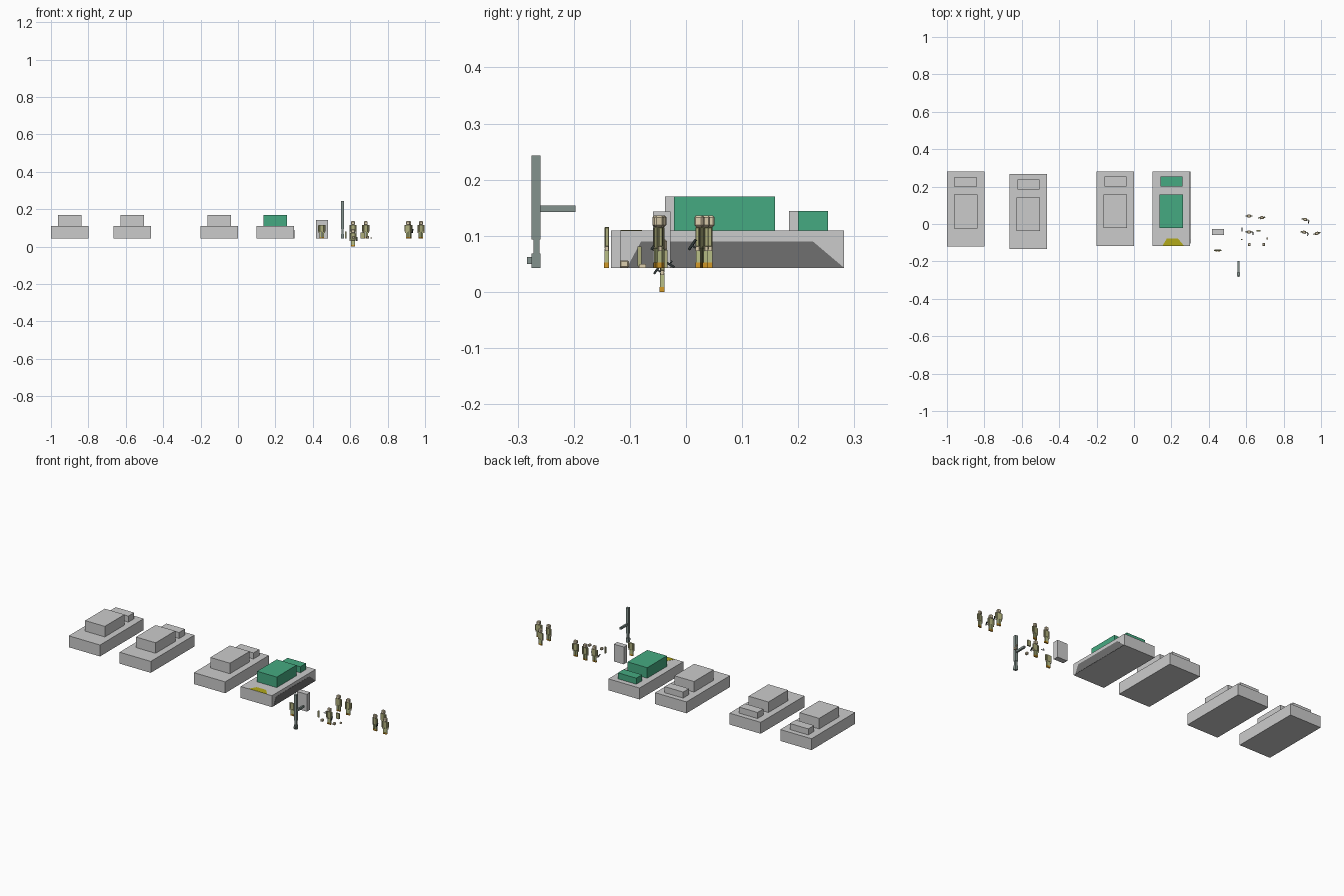
import bpy, bmesh, math
from mathutils import Matrix, Vector

if "Cube" in bpy.data.objects:
    bpy.data.objects.remove(bpy.data.objects["Cube"])


def mat(name, r, g, b):
    m = bpy.data.materials.new(name)
    m.diffuse_color = (r, g, b, 1)
    m.use_nodes = True
    m.node_tree.nodes["Principled BSDF"].inputs["Base Color"].default_value = m.diffuse_color
    return m


GREEN = mat("green", 0.06, 0.40, 0.22)
YELLOW = mat("yellow", 0.45, 0.40, 0.01)
DARK = mat("dark_grey", 0.16, 0.16, 0.16)
STEEL = mat("steel", 0.23, 0.29, 0.27)
SKIN = mat("beige", 0.72, 0.62, 0.42)
SHIRT = mat("olive", 0.42, 0.42, 0.20)
TROUSER = mat("light_olive", 0.48, 0.52, 0.24)
BOOT = mat("orange", 0.65, 0.32, 0.02)
GUN = mat("gunmetal", 0.03, 0.04, 0.04)


def finish(name, bm, material=None, matrix=Matrix()):
    me = bpy.data.meshes.new(name)
    bmesh.ops.recalc_face_normals(bm, faces=bm.faces)
    bm.to_mesh(me)
    bm.free()
    if material:
        me.materials.append(material)
    ob = bpy.data.objects.new(name, me)
    ob.matrix_world = matrix
    bpy.context.collection.objects.link(ob)
    return ob


def box(name, x, y, z, material=None, matrix=Matrix(), bevel=0):
    """Box from (min, max) ranges, optionally chamfered."""
    bm = bmesh.new()
    bmesh.ops.create_cube(bm, size=1)
    for v in bm.verts:
        v.co = Vector([(a + b) / 2 + c * (b - a) for c, (a, b) in zip(v.co, (x, y, z))])
    if bevel:
        bmesh.ops.bevel(bm, geom=bm.edges[:], offset=bevel, segments=1, affect='EDGES')
    return finish(name, bm, material, matrix)


def panel(name, points, direction, material):
    """Thin plate extruded from an outline."""
    bm = bmesh.new()
    face = bm.faces.new([bm.verts.new(p) for p in points])
    ext = bmesh.ops.extrude_face_region(bm, geom=[face])["geom"]
    bmesh.ops.translate(bm, vec=direction, verts=[g for g in ext if isinstance(g, bmesh.types.BMVert)])
    return finish(name, bm, material)


# Row of four blocky vehicles: hull, cabin, rear deck box
for cx, dy, paint in ((-0.90, 0, None), (-0.565, -0.014, None), (-0.10, 0.002, None), (0.20, 0.002, GREEN)):
    box("vehicle_hull", (cx - 0.1, cx + 0.1), (dy - 0.12, dy + 0.28), (0.043, 0.109))
    box("vehicle_cabin", (cx - 0.063, cx + 0.063), (dy - 0.023, dy + 0.157), (0.109, 0.17), paint)
    box("vehicle_rear_box", (cx - 0.059, cx + 0.059), (dy + 0.198, dy + 0.251), (0.109, 0.144), paint)

# Dark side panel and yellow hood patch on the green vehicle
panel("side_panel", [(0.3, y, z) for y, z in ((-0.105, 0.0435), (-0.08, 0.09), (0.226, 0.09), (0.281, 0.0435))],
      (0.001, 0, 0), DARK)
panel("hood_patch", [(x, y, 0.109) for x, y in ((0.152, -0.117), (0.268, -0.117), (0.235, -0.078), (0.175, -0.078))],
      (0, 0, 0.001), YELLOW)

# Grey upright cabinet
box("cabinet", (0.418, 0.482), (-0.059, -0.028), (0.043, 0.143))

# Steel post with arm, narrow neck and foot peg
px = 0.559
for name, w, y, z in (("post", 0.008, (-0.275, -0.259), (0.093, 0.243)),
                      ("post_neck", 0.006, (-0.272, -0.261), (0.066, 0.093)),
                      ("post_foot", 0.008, (-0.275, -0.259), (0.043, 0.068)),
                      ("post_arm", 0.005, (-0.259, -0.197), (0.142, 0.154)),
                      ("post_peg", 0.005, (-0.283, -0.275), (0.050, 0.062))):
    box(name, (px - w, px + w), y, z, STEEL)


def rifle(m):
    box("rifle_body", (-0.0025, 0.0025), (-0.002, 0.002), (-0.012, 0.010), GUN, m)
    box("rifle_grip", (-0.0015, 0.0015), (0.001, 0.008), (-0.004, -0.001), GUN, m)


def figure(x, y, z=0.043, turn=0, head=True, gun=False):
    m = Matrix.Translation((x, y, z)) @ Matrix.Rotation(math.radians(turn), 4, 'Z')
    box("torso", (-0.011, 0.011), (-0.004, 0.004), (0.034, 0.073), SHIRT, m, 0.001)
    for s in (-1, 1):
        def side(a, b):
            return tuple(sorted((s * a, s * b)))
        box("arm", side(0.0115, 0.019), (-0.0035, 0.0035), (0.038, 0.072), SHIRT, m, 0.001)
        box("hand", side(0.012, 0.018), (-0.003, 0.003), (0.030, 0.038), SKIN, m)
        box("leg", side(0.001, 0.011), (-0.004, 0.004), (0.009, 0.034), TROUSER, m)
        box("boot", side(0.001, 0.011), (-0.005, 0.004), (0, 0.009), BOOT, m)
    if head:
        box("head", (-0.010, 0.010), (-0.008, 0.008), (0.073, 0.093), SKIN, m, 0.003)
    if gun:
        rifle(m @ Matrix.Translation((0.021, -0.008, 0.042)) @ Matrix.Rotation(math.radians(-35), 4, 'X'))


# Standing figures
figure(0.615, 0.043)
figure(0.683, 0.034, turn=8)
figure(0.915, 0.024, turn=-12, gun=True)
figure(0.910, -0.044, turn=-8, gun=True)
figure(0.978, -0.050, turn=15)
figure(0.615, -0.042, z=0, gun=True)
figure(0.448, -0.141, head=False)

# Loose pieces lying between the figures
box("loose_arm", (0.571, 0.579), (-0.086, -0.079), (0.046, 0.081), SHIRT)
box("loose_hand", (0.572, 0.578), (-0.085, -0.080), (0.043, 0.046), SKIN)
box("loose_torso", (0.655, 0.675), (-0.041, -0.033), (0.043, 0.075), SHIRT)
box("loose_leg", (0.708, 0.717), (-0.083, -0.071), (0.043, 0.050), SKIN)
for x in (0.617, 0.694):
    box("loose_block", (x - 0.007, x + 0.007), (-0.118, -0.102), (0.043, 0.056), SKIN, bevel=0.002)
rifle(Matrix.Translation((0.578, -0.031, 0.05)) @ Matrix.Rotation(math.radians(60), 4, 'X'))
